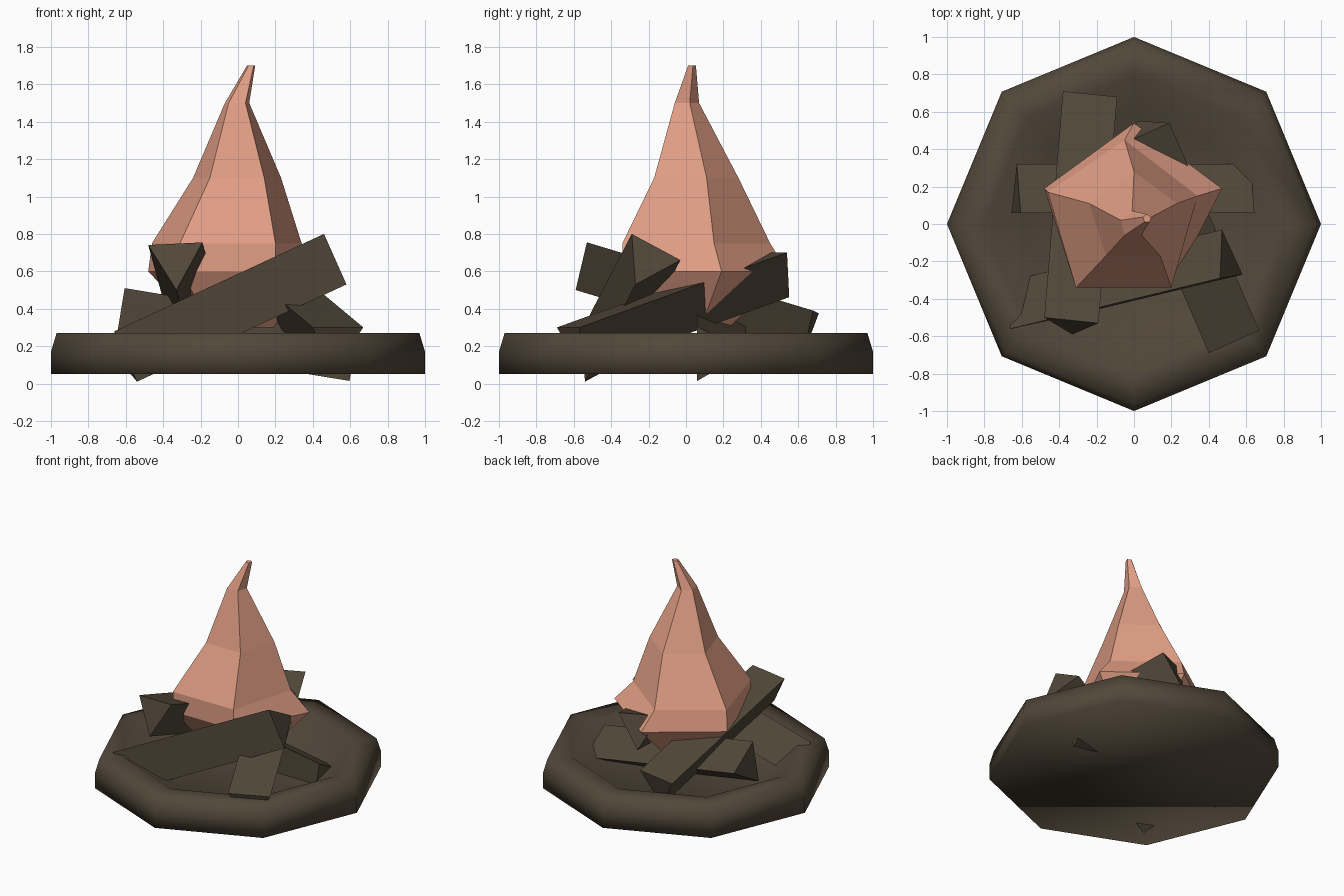
import bpy, bmesh, math
from mathutils import Vector

if "Cube" in bpy.data.objects:
    bpy.data.objects.remove(bpy.data.objects["Cube"])


def material(name, rgb):
    m = bpy.data.materials.new(name)
    m.diffuse_color = (*rgb, 1)
    m.use_nodes = True
    m.node_tree.nodes["Principled BSDF"].inputs["Base Color"].default_value = m.diffuse_color
    return m


WOOD = material("charred wood brown", (0.084, 0.064, 0.042))
FLAME = material("flame peach", (0.76, 0.345, 0.235))


def loft(name, rings, mat, smooth=False):
    """Skin a stack of closed rings and cap both ends."""
    bm = bmesh.new()
    rows = [[bm.verts.new(p) for p in ring] for ring in rings]
    n = len(rows[0])
    for a, b in zip(rows, rows[1:]):
        for i in range(n):
            j = (i + 1) % n
            bm.faces.new((a[i], a[j], b[j], b[i]))
    bm.faces.new(rows[0][::-1])
    bm.faces.new(rows[-1])
    bmesh.ops.recalc_face_normals(bm, faces=bm.faces)
    for f in bm.faces:
        f.smooth = smooth
    me = bpy.data.meshes.new(name)
    bm.to_mesh(me)
    bm.free()
    me.materials.append(mat)
    ob = bpy.data.objects.new(name, me)
    bpy.context.collection.objects.link(ob)
    return ob


def polygon(n, r, z, cx=0, cy=0, turn=0):
    return [(cx + r * math.cos(turn + math.tau * i / n),
             cy + r * math.sin(turn + math.tau * i / n), z) for i in range(n)]


# Octagonal fire bowl: outer wall, rounded rim, sloping inner wall, floor
profile = [(1.0, 0.05), (1.0, 0.17), (0.97, 0.27), (0.80, 0.27), (0.60, 0.14)]
loft("fire_bowl", [polygon(8, r, z) for r, z in profile], WOOD, smooth=True)

# Logs: triangular prisms, given by one end triangle and the length vector
logs = {
    "log_front": ([(0.46, -0.29, 0.80), (0.47, -0.03, 0.66), (0.58, -0.27, 0.53)],
                  (-1.12, -0.27, -0.52)),
    "log_left": ([(-0.48, -0.50, 0.74), (-0.19, -0.53, 0.755), (-0.33, -0.59, 0.50)],
                 (0.10, 1.21, -0.365)),
    "log_right": ([(0.19, 0.54, 0.70), (-0.08, 0.42, 0.70), (0.023, 0.552, 0.462)],
                  (0.48, -1.11, -0.40)),
    "log_back": ([(-0.654, 0.06, 0.22), (-0.627, 0.32, 0.37), (-0.606, 0.06, 0.51)],
                 (1.25, 0.0, -0.206)),
}
for name, (tri, length) in logs.items():
    start = [Vector(p) for p in tri]
    loft(name, [start, [p + Vector(length) for p in start]], WOOD)

# Five-sided flame: each ring runs right, back, left, front left, front right
levels = [
    (0.30, [(0.20, 0.08), (0.00, 0.23), (-0.20, 0.08), (-0.13, -0.15), (0.09, -0.15)]),
    (0.60, [(0.47, 0.19), (0.00, 0.54), (-0.48, 0.19), (-0.31, -0.34), (0.20, -0.34)]),
    (0.75, [(0.34, 0.15), (-0.05, 0.45), (-0.46, 0.17), (-0.31, -0.34), (0.20, -0.34)]),
    (1.10, [(0.23, 0.11), (0.00, 0.28), (-0.24, 0.11), (-0.15, -0.17), (0.14, -0.17)]),
    (1.50, [(0.06, 0.02), (-0.01, 0.07), (-0.07, 0.02), (-0.05, -0.06), (0.04, -0.06)]),
]
rings = [[(x, y, z) for x, y in pts] for z, pts in levels]
rings.append(polygon(5, 0.023, 1.70, 0.07, 0.03, math.radians(18)))
loft("flame", rings, FLAME)
